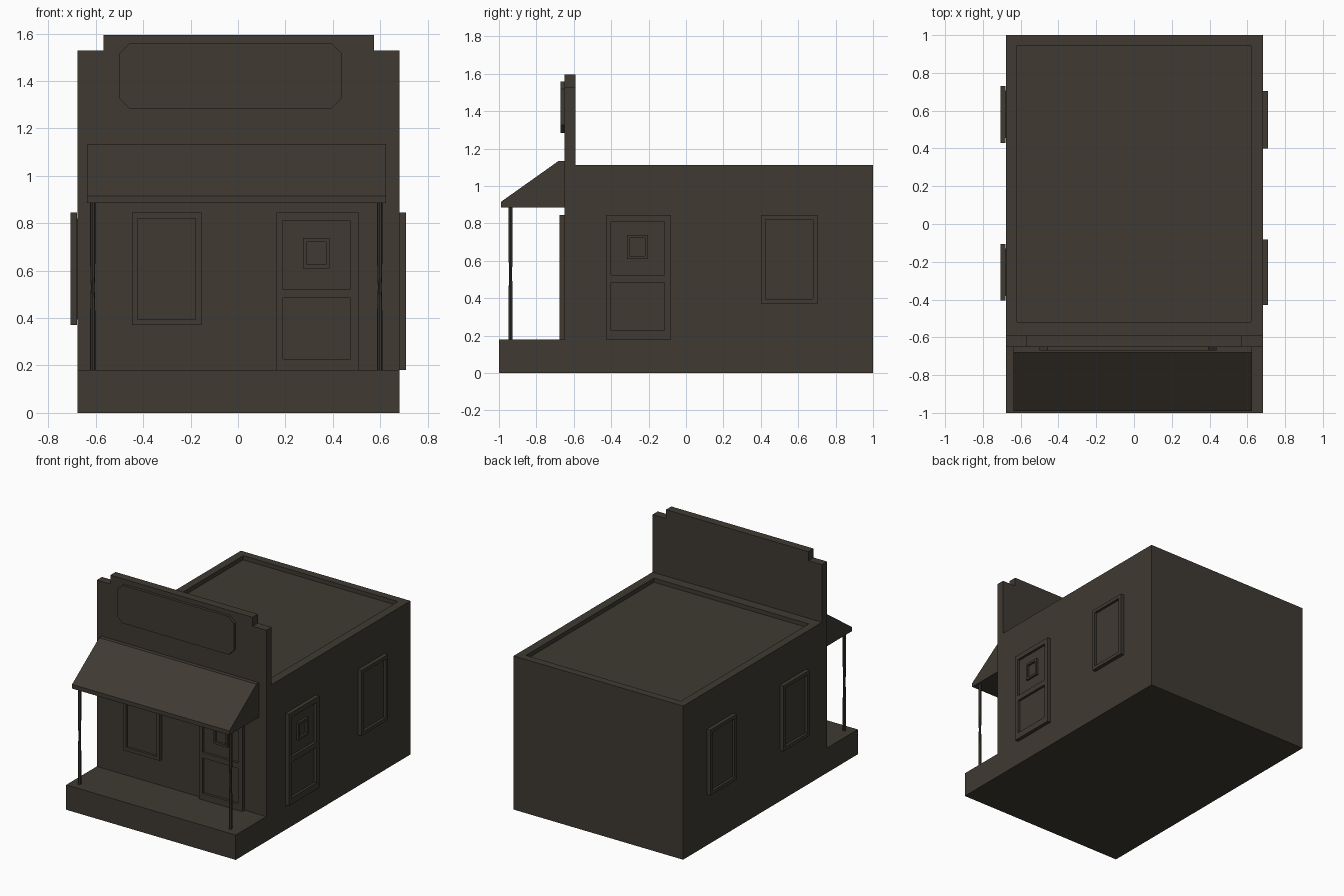
import bpy, bmesh, math
from mathutils import Matrix

if "Cube" in bpy.data.objects:
    bpy.data.objects.remove(bpy.data.objects["Cube"])

mat = bpy.data.materials.new("dark weathered wood")
mat.diffuse_color = (0.050, 0.042, 0.032, 1)
mat.use_nodes = True
mat.node_tree.nodes["Principled BSDF"].inputs["Base Color"].default_value = mat.diffuse_color

# Orientations: outlines are drawn in (u, v) and extruded along the outward normal
UP = Matrix.Identity(4)                                   # u = x, v = y
FRONT = Matrix.Rotation(math.pi / 2, 4, 'X')              # u = x, v = z, out = -y
RIGHT = Matrix.Rotation(math.pi / 2, 4, 'Z') @ FRONT      # u = y, v = z, out = +x
LEFT = Matrix.Rotation(-math.pi / 2, 4, 'Z') @ FRONT      # u = -y, v = z, out = -x
XL, XR, YF = -0.677, 0.682, -0.65                         # wall planes


def add(name, bm):
    me = bpy.data.meshes.new(name)
    bm.to_mesh(me)
    bm.free()
    me.materials.clear()
    me.materials.append(mat)
    ob = bpy.data.objects.new(name, me)
    bpy.context.collection.objects.link(ob)
    return ob


def rect(u0, u1, v0, v1):
    return [(u0, v0), (u1, v0), (u1, v1), (u0, v1)]


def extrude(name, outlines, d0, d1, m):
    """Extrude an outline (later outlines are holes) from depth d0 to d1."""
    cu = bpy.data.curves.new(name, 'CURVE')
    cu.dimensions, cu.fill_mode = '2D', 'BOTH'
    cu.extrude = (d1 - d0) / 2
    for pts in outlines:
        sp = cu.splines.new('POLY')
        sp.points.add(len(pts) - 1)
        for p, (u, v) in zip(sp.points, pts):
            p.co = (u, v, 0, 1)
        sp.use_cyclic_u = True
    tmp = bpy.data.objects.new("tmp", cu)
    bpy.context.collection.objects.link(tmp)
    bpy.context.view_layer.update()
    me = tmp.evaluated_get(bpy.context.evaluated_depsgraph_get()).to_mesh()
    bm = bmesh.new()
    bm.from_mesh(me)
    bpy.data.objects.remove(tmp)
    bpy.data.curves.remove(cu)
    bmesh.ops.remove_doubles(bm, verts=bm.verts, dist=1e-5)
    bm.transform(m @ Matrix.Translation((0, 0, (d0 + d1) / 2)))
    bmesh.ops.recalc_face_normals(bm, faces=bm.faces)
    for f in bm.faces:
        f.smooth = False
    return add(name, bm)


# Porch and building body, parapet ring around the sunken roof
extrude("body", [[(-1, 0), (1, 0), (1, 1.083), (YF, 1.083), (YF, 0.18), (-1, 0.18)]], XL, XR, RIGHT)
extrude("parapet", [rect(XL, XR, YF, 1), rect(-0.62, 0.62, -0.52, 0.945)], 1.083, 1.113, UP)

# Stepped false front and blank sign board with clipped corners
extrude("false_front", [[(XL, 1.113), (XR, 1.113), (XR, 1.53), (0.573, 1.53), (0.573, 1.595),
                         (-0.568, 1.595), (-0.568, 1.53), (XL, 1.53)]], 0.59, 0.65, FRONT)
a, b, c, d, k = -0.50, 0.436, 1.284, 1.56, 0.042
extrude("sign_board", [[(a + k, c), (b - k, c), (b, c + k), (b, d - k), (b - k, d),
                        (a + k, d), (a, d - k), (a, c + k)]], 0.64, 0.67, FRONT)

# Awning wedge
extrude("awning", [[(-0.99, 0.885), (YF, 0.885), (YF, 1.135), (-0.68, 1.135), (-0.99, 0.915)]],
        -0.637, 0.624, RIGHT)


# Turned porch posts, thinner in the middle
def post(name, x):
    bm = bmesh.new()
    for z0, z1, r0, r1 in ((0.17, 0.42, 0.011, 0.011), (0.42, 0.53, 0.011, 0.008),
                           (0.53, 0.64, 0.008, 0.011), (0.64, 0.89, 0.011, 0.011)):
        bmesh.ops.create_cone(bm, segments=8, radius1=r0, radius2=r1, depth=z1 - z0,
                              matrix=Matrix.Translation((x, -0.938, (z0 + z1) / 2)))
    add(name, bm)


post("left_post", -0.613)
post("right_post", 0.598)


# Windows: raised frame around a recessed pane
def window(name, u0, u1, wall, m):
    outer, t = rect(u0, u1, 0.37, 0.845), 0.024
    extrude(name + "_frame", [outer, rect(u0 + t, u1 - t, 0.395, 0.82)], wall, wall + 0.027, m)
    extrude(name + "_pane", [rect(u0 + t, u1 - t, 0.395, 0.82)], wall - 0.01, wall + 0.009, m)


# Doors: two recessed panels and a small framed peep window
def door(name, u, wall, m):
    holes = [rect(u + 0.026, u + 0.312, 0.523, 0.81), rect(u + 0.028, u + 0.312, 0.227, 0.484)]
    extrude(name + "_frame", [rect(u, u + 0.347, 0.18, 0.845)] + holes, wall, wall + 0.027, m)
    for i, h in enumerate(holes):
        extrude(f"{name}_panel_{i}", [h], wall - 0.01, wall + 0.009, m)
    extrude(name + "_peep_frame", [rect(u + 0.113, u + 0.224, 0.61, 0.737),
                                   rect(u + 0.127, u + 0.210, 0.626, 0.721)],
            wall + 0.005, wall + 0.025, m)


window("front_window", -0.447, -0.155, -YF, FRONT)
window("right_window", 0.40, 0.703, XR, RIGHT)
window("left_back_window", -0.73, -0.43, -XL + 0.003, LEFT)
window("left_front_window", 0.105, 0.405, -XL + 0.003, LEFT)
door("front_door", 0.162, -YF, FRONT)
door("right_door", -0.428, XR, RIGHT)
